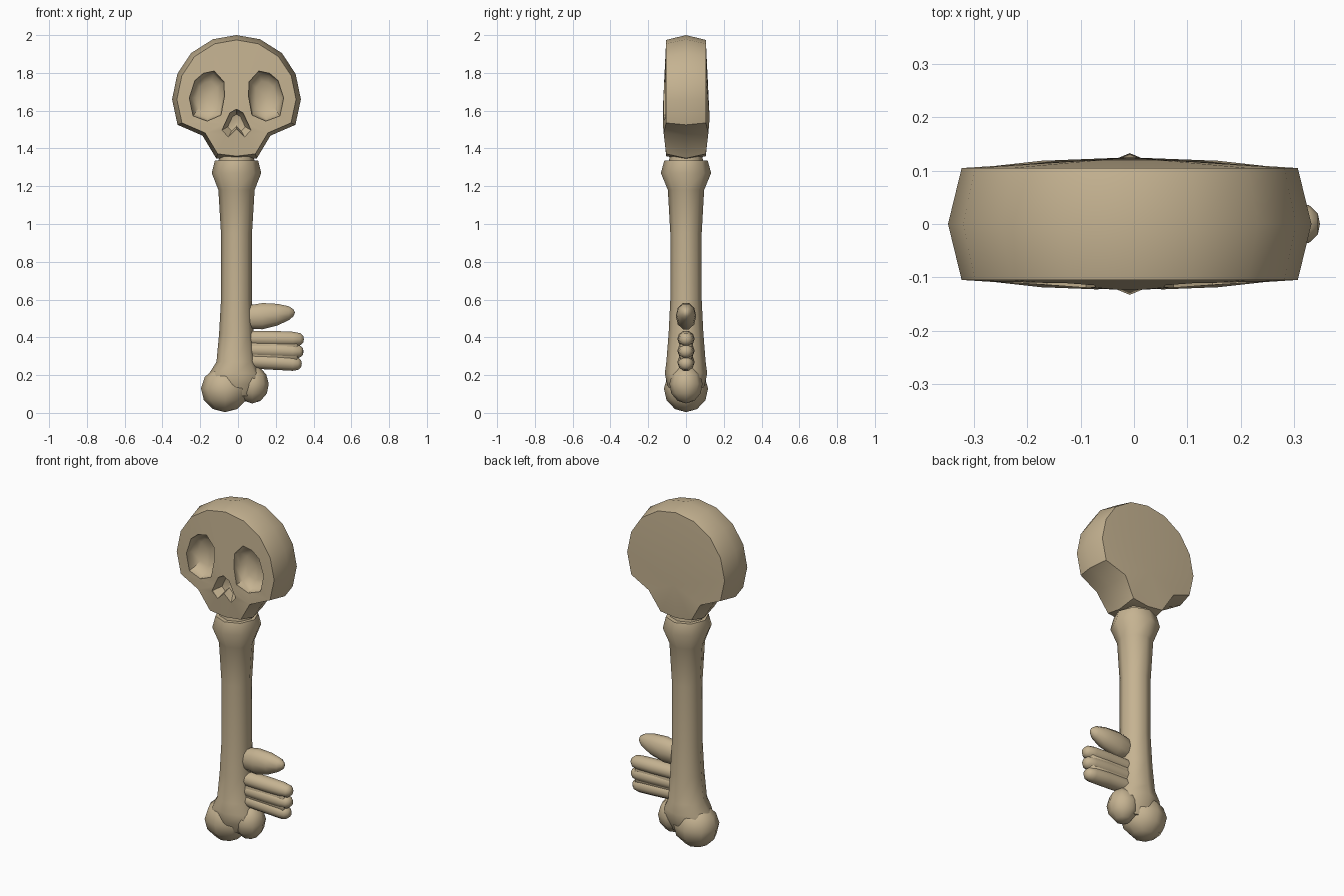
import bpy, bmesh, math

if "Cube" in bpy.data.objects:
    bpy.data.objects.remove(bpy.data.objects["Cube"])

CX = -0.008  # centre line of skull and shaft
bone = bpy.data.materials.new("bone")
bone.diffuse_color = (0.56, 0.45, 0.285, 1)
bone.use_nodes = True
bone.node_tree.nodes["Principled BSDF"].inputs["Base Color"].default_value = bone.diffuse_color


def loft(name, rings, start=None, end=None, angle=50):
    """Skin equal-length rings; ends close to a point or a flat cap."""
    bm = bmesh.new()
    vr = [[bm.verts.new(p) for p in r] for r in rings]
    n = len(vr[0])
    for a, b in zip(vr, vr[1:]):
        for i in range(n):
            j = (i + 1) % n
            bm.faces.new((a[i], a[j], b[j], b[i]))
    for ring, tip in ((vr[0], start), (vr[-1], end)):
        if tip:
            t = bm.verts.new(tip)
            for i in range(n):
                bm.faces.new((ring[i], ring[(i + 1) % n], t))
        else:
            bm.faces.new(ring)
    bmesh.ops.recalc_face_normals(bm, faces=bm.faces)
    me = bpy.data.meshes.new(name)
    bm.to_mesh(me)
    bm.free()
    me.materials.append(bone)
    ob = bpy.data.objects.new(name, me)
    bpy.context.collection.objects.link(ob)
    smooth(ob, angle)
    return ob


def smooth(ob, angle):
    bpy.ops.object.select_all(action='DESELECT')
    ob.select_set(True)
    bpy.context.view_layer.objects.active = ob
    bpy.ops.object.shade_smooth_by_angle(angle=math.radians(angle))


def mirror(half):
    """Half outline from top to bottom -> closed symmetric outline."""
    return half + [(-x, z) for x, z in half[-2:0:-1]]


def circle_xy(cx, z, rx, ry, n=8):
    return [(cx + rx * math.cos(2 * math.pi * i / n),
             ry * math.sin(2 * math.pi * i / n), z) for i in range(n)]


def circle_yz(x, cz, ry, rz, n=8):
    return [(x, ry * math.cos(2 * math.pi * i / n),
             cz + rz * math.sin(2 * math.pi * i / n)) for i in range(n)]


# Skull: thick outline with ridge round the middle and slightly domed faces
outline = mirror([(0, 2.0), (0.125, 1.978), (0.24, 1.905), (0.313, 1.795),
                  (0.341, 1.66), (0.312, 1.525), (0.18, 1.468),
                  (0.108, 1.348), (0, 1.335)])


def skull_ring(s, y):
    pts = []
    for x, z in outline:
        d = y * (1.13 if 1.4 < z < 1.5 else 1)
        pts.append((CX + x * s, d, 1.66 + (z - 1.66) * s))
    return pts


skull = loft("skull", [skull_ring(0.925, -0.105), skull_ring(1, 0),
                       skull_ring(0.925, 0.105)],
             (CX, -0.125, 1.56), (CX, 0.125, 1.56), 35)


# Eye and nose sockets cut into the front
def socket(name, poly, cx, cz, steps, floor):
    rings = [[(CX + cx + (x - cx) * s, y, cz + (z - cz) * s) for x, z in poly]
             for y, s in steps]
    return loft(name, rings, None, (CX + cx, floor, cz), 60)


eye = [(0.064, 1.675), (0.066, 1.752), (0.118, 1.81), (0.175, 1.798),
       (0.22, 1.76), (0.25, 1.667), (0.23, 1.572), (0.155, 1.545),
       (0.082, 1.577)]
nose = mirror([(0, 1.608), (0.035, 1.588), (0.077, 1.497), (0.043, 1.46),
               (0, 1.503)])
bowl = [(-0.2, 1), (-0.105, 1), (-0.075, 0.9), (-0.05, 0.6)]
cutters = [socket("eye_cutter", [(x * s, z) for x, z in eye], 0.157 * s, 1.675,
                  bowl, -0.04) for s in (1, -1)]
cutters.append(socket("nose_cutter", nose, 0, 1.54,
                      [(-0.2, 1), (-0.115, 1), (-0.07, 0.6)], -0.06))
for c in cutters:
    m = skull.modifiers.new("cut", 'BOOLEAN')
    m.operation, m.solver, m.object = 'DIFFERENCE', 'EXACT', c
    c.hide_render = True
    bpy.ops.object.select_all(action='DESELECT')
    bpy.context.view_layer.objects.active = skull
    skull.select_set(True)
    bpy.ops.object.modifier_apply(modifier=m.name)
    bpy.data.objects.remove(c)
smooth(skull, 35)

# Shaft with collar on top and flared foot: z, centre x, x radius, y radius
shaft = [(0.09, -0.01, 0.10, 0.075), (0.15, -0.015, 0.155, 0.10),
         (0.21, -0.012, 0.14, 0.112), (0.27, -0.01, 0.104, 0.104),
         (0.42, CX, 0.092, 0.092), (0.6, CX, 0.082, 0.083),
         (0.95, CX, 0.082, 0.083), (1.18, CX, 0.096, 0.096),
         (1.27, CX, 0.131, 0.133), (1.335, CX, 0.115, 0.115)]
loft("shaft", [circle_xy(c, z, rx, ry) for z, c, rx, ry in shaft])
loft("neck", [circle_xy(CX, 1.3, 0.1, 0.095), circle_xy(CX, 1.37, 0.09, 0.085)])


# Two knobs at the foot of the bone
def knob(name, cx, cz, rx, ry, rz):
    rings = [circle_xy(cx, cz - rz * math.cos(a), rx * math.sin(a),
                       ry * math.sin(a))
             for a in (math.radians(d) for d in (30, 62, 92, 122, 150))]
    loft(name, rings, (cx, 0, cz - rz), (cx, 0, cz + rz), 80)


knob("left_knob", -0.068, 0.125, 0.128, 0.117, 0.121)
knob("right_knob", 0.076, 0.15, 0.087, 0.088, 0.1)


# Key teeth: sections along x as (x, centre z, y radius, z radius)
def tooth(name, sections, tip):
    loft(name, [circle_yz(x, c, ry, rz, 10) for x, c, ry, rz in sections],
         None, (tip[0], 0, tip[1]), 80)


tooth("upper_tooth", [(0.03, 0.505, 0.035, 0.045), (0.065, 0.508, 0.046, 0.066),
                      (0.13, 0.512, 0.054, 0.073), (0.21, 0.52, 0.05, 0.06),
                      (0.27, 0.528, 0.033, 0.038), (0.293, 0.53, 0.016, 0.02)],
      (0.302, 0.532))
tooth("lower_tooth_body", [(0.03, 0.34, 0.04, 0.095), (0.2, 0.333, 0.04, 0.098),
                           (0.31, 0.328, 0.034, 0.09)], (0.325, 0.325))
for i, (z0, z1, x1) in enumerate([(0.395, 0.39, 0.349), (0.335, 0.325, 0.347),
                                  (0.277, 0.26, 0.338)]):
    def at(t):
        return z0 + (z1 - z0) * t
    tooth("lower_tooth_%d" % (i + 1),
          [(0.03, at(0), 0.044, 0.042), (0.2, at(0.5), 0.046, 0.043),
           (0.29, at(0.9), 0.042, 0.041), (x1 - 0.02, at(1), 0.035, 0.034),
           (x1 - 0.004, at(1), 0.02, 0.02)], (x1, at(1)))
